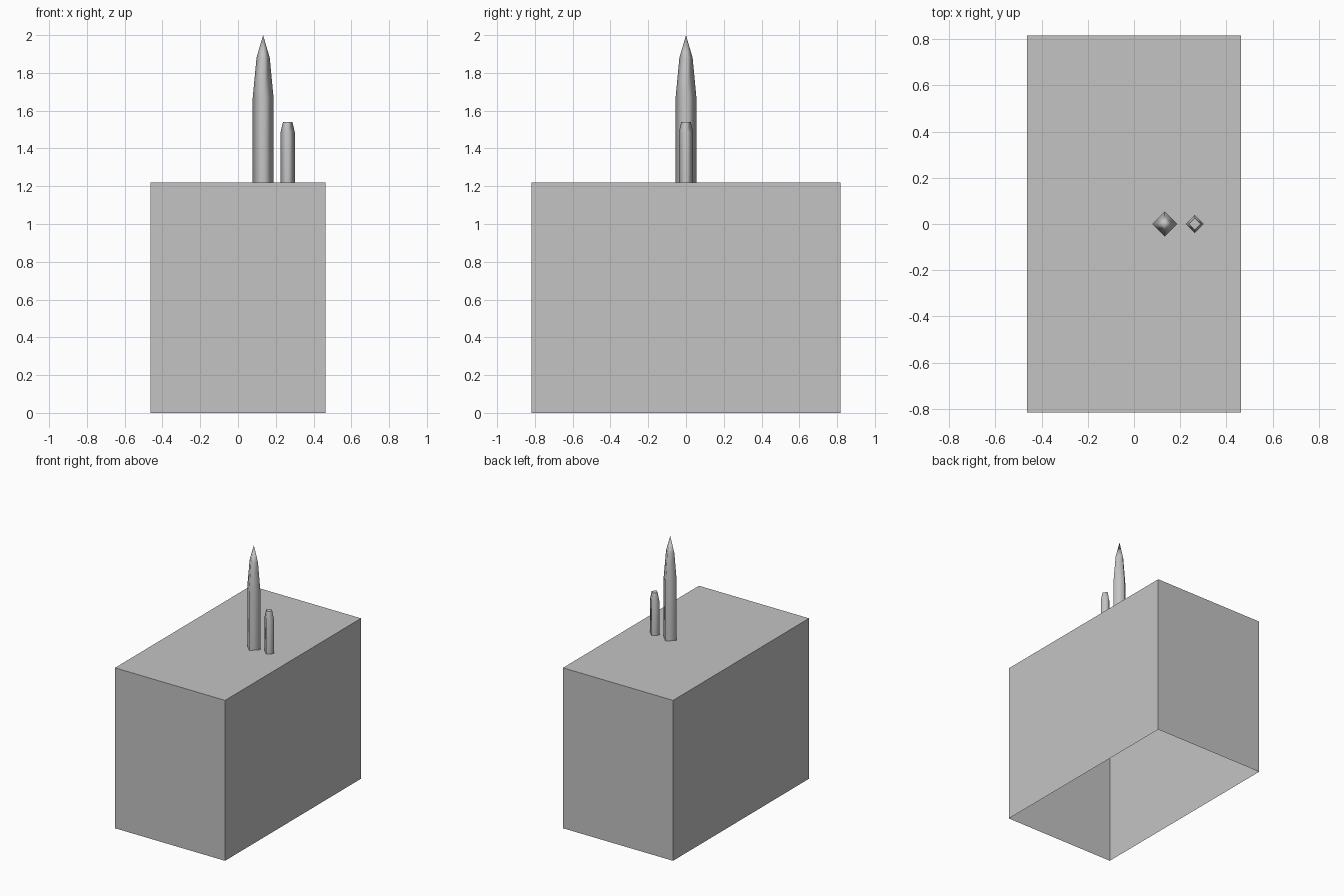
import bpy, bmesh, math

if "Cube" in bpy.data.objects:
    bpy.data.objects.remove(bpy.data.objects["Cube"])

grey = bpy.data.materials.new("plain grey")
grey.diffuse_color = (0.55, 0.55, 0.55, 1)
grey.use_nodes = True
grey.node_tree.nodes["Principled BSDF"].inputs["Base Color"].default_value = grey.diffuse_color

HX, HY, TOP = 0.463, 0.817, 1.22


def finish(bm, name):
    bmesh.ops.recalc_face_normals(bm, faces=bm.faces)
    mesh = bpy.data.meshes.new(name)
    bm.to_mesh(mesh)
    bm.free()
    mesh.materials.append(grey)
    obj = bpy.data.objects.new(name, mesh)
    bpy.context.collection.objects.link(obj)
    return obj


def spire(name, cx, rings, tip=None):
    """Four-sided diamond column through (radius, height) rings."""
    bm = bmesh.new()
    loops = [[bm.verts.new((cx + r * math.cos(k * math.pi / 2),
                            r * math.sin(k * math.pi / 2), z))
              for k in range(4)] for r, z in rings]
    for low, high in zip(loops, loops[1:]):
        for k in range(4):
            n = (k + 1) % 4
            bm.faces.new((low[k], low[n], high[n], high[k]))
    # Close with a point or a flat cap
    if tip is not None:
        apex = bm.verts.new((cx, 0, tip))
        for k in range(4):
            bm.faces.new((loops[-1][k], loops[-1][(k + 1) % 4], apex))
    for f in bm.faces:
        f.smooth = True
    if tip is None:
        cap = bm.faces.new(loops[-1])
        for e in cap.edges:
            e.smooth = False
    return finish(bm, name)


# Body: box with an open underside
bm = bmesh.new()
bmesh.ops.create_cube(bm, size=1)
for v in bm.verts:
    v.co = (v.co.x * 2 * HX, v.co.y * 2 * HY, (v.co.z + 0.5) * TOP)
bmesh.ops.recalc_face_normals(bm, faces=bm.faces)
bmesh.ops.delete(bm, geom=[f for f in bm.faces if f.normal.z < -0.5],
                 context='FACES_ONLY')
finish(bm, "open_box")

# Tall pointed spire and short blunt one beside it
spire("tall_spire", 0.133, [(0.055, TOP), (0.055, 1.67), (0.035, 1.88)], tip=2.0)
spire("short_spire", 0.263, [(0.038, TOP), (0.038, 1.485), (0.025, 1.54)])
